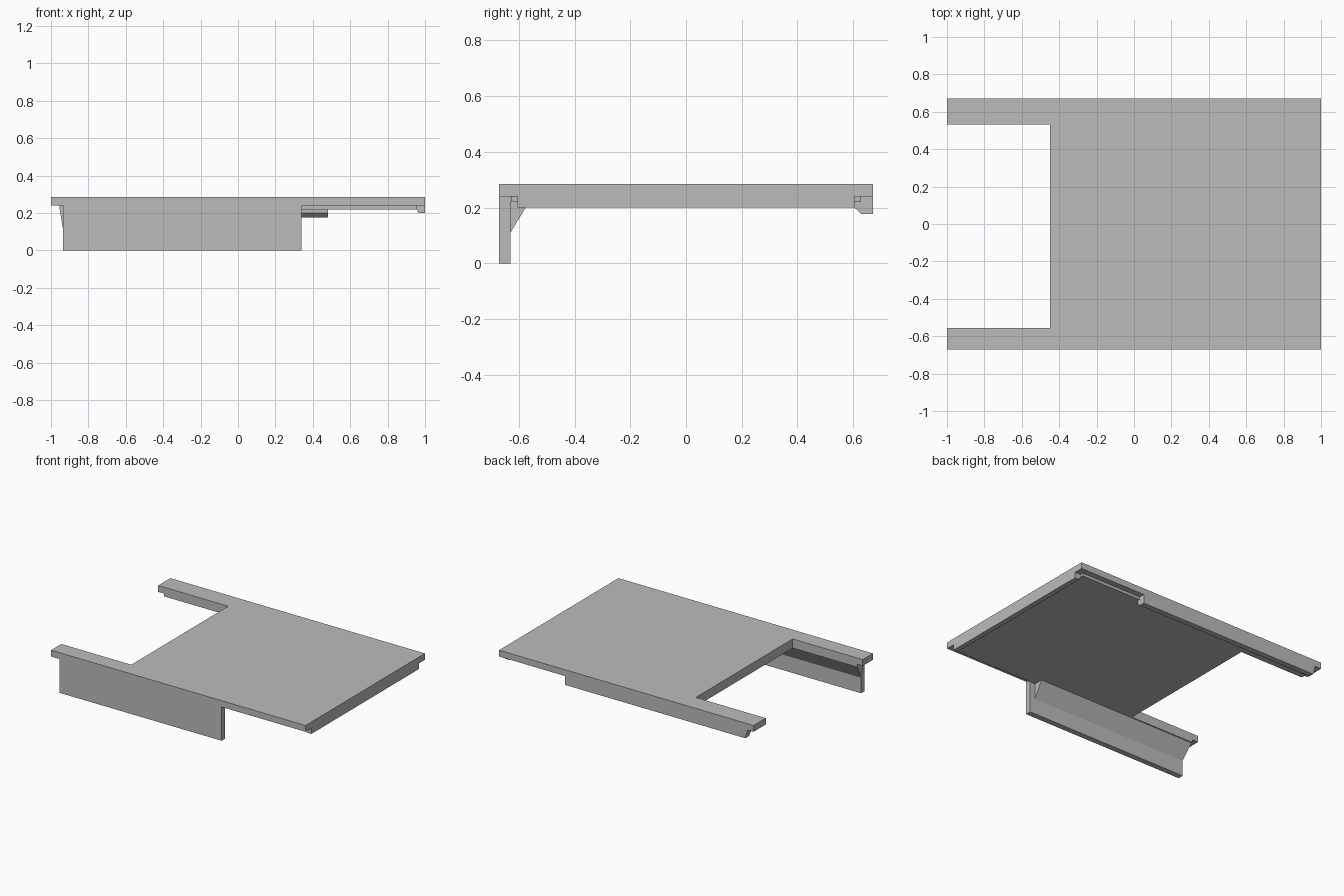
import bpy, bmesh

if "Cube" in bpy.data.objects:
    bpy.data.objects.remove(bpy.data.objects["Cube"], do_unlink=True)

# One plain grey for everything
grey = bpy.data.materials.new("plain_grey")
grey.use_nodes = True
colour = (0.5, 0.5, 0.5, 1)
grey.diffuse_color = colour
grey.node_tree.nodes["Principled BSDF"].inputs["Base Color"].default_value = colour


def loft(name, start, end):
    """Solid between two matching loops of points."""
    bm = bmesh.new()
    a = [bm.verts.new(p) for p in start]
    b = [bm.verts.new(p) for p in end]
    bm.faces.new(a)
    bm.faces.new(b)
    n = len(a)
    for i in range(n):
        j = (i + 1) % n
        bm.faces.new((a[i], a[j], b[j], b[i]))
    bmesh.ops.recalc_face_normals(bm, faces=bm.faces)
    mesh = bpy.data.meshes.new(name)
    bm.to_mesh(mesh)
    bm.free()
    mesh.materials.append(grey)
    obj = bpy.data.objects.new(name, mesh)
    bpy.context.collection.objects.link(obj)
    return obj


def plate(name, outline, z0, z1):
    return loft(name, [(x, y, z0) for x, y in outline], [(x, y, z1) for x, y in outline])


def rail(name, profile, x0, x1):
    return loft(name, [(x0, y, z) for y, z in profile], [(x1, y, z) for y, z in profile])


def notched(x0, x1, half):
    """Rectangle with the open bay cut into its -x side."""
    bay, front, back = -0.45, -0.555, 0.533
    return [(x0, -half), (x1, -half), (x1, half), (x0, half),
            (x0, back), (bay, back), (bay, front), (x0, front)]


edge, lip, under, top = 0.67, 0.24, 0.22, 0.285
start = -0.935

# Top plate and the slightly smaller step beneath it
plate("top_plate", notched(-1, 1, edge), lip, top)
plate("under_step", notched(-0.955, 0.955, 0.628), under, lip)

# Front leg panel
rail("front_leg", [(-edge, 0), (-0.63, 0), (-0.63, lip), (-edge, lip)], start, 0.34)

# Gusset behind the leg, with a raked outer end
gusset = [(-0.63, 0.11), (-0.563, under), (-0.63, under)]
rake = [start, -0.953, -0.953]
loft("leg_gusset",
     [(x, y, z) for x, (y, z) in zip(rake, gusset)],
     [(0.30, y, z) for y, z in gusset])

# Back rail with a chamfered inner corner and a raked outer end
back = [(edge, 0.177), (0.63, 0.177), (0.605, 0.2), (0.605, lip), (edge, lip)]
loft("back_rail",
     [(start if z < under else -0.953, y, z) for y, z in back],
     [(0.48, y, z) for y, z in back])

# End rib, chamfered on its inner side
rib = [(0.955, lip), (0.955, under), (0.965, 0.2), (1, 0.2), (1, lip)]
loft("end_rib", [(x, -0.605, z) for x, z in rib], [(x, 0.605, z) for x, z in rib])
